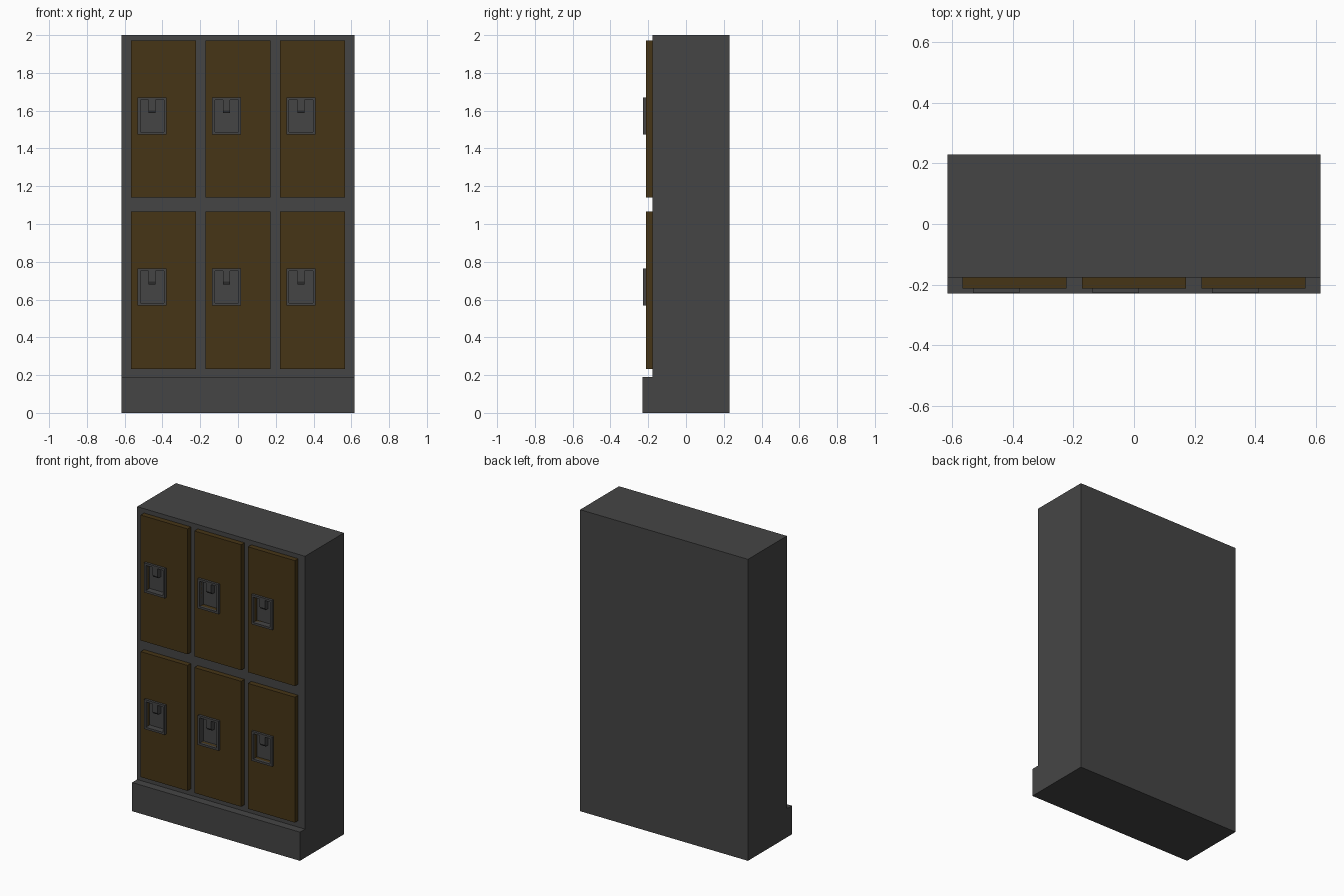
import bpy, bmesh

if "Cube" in bpy.data.objects:
    bpy.data.objects.remove(bpy.data.objects["Cube"])


def material(name, rgb):
    m = bpy.data.materials.new(name)
    m.diffuse_color = (*rgb, 1)
    m.use_nodes = True
    m.node_tree.nodes["Principled BSDF"].inputs["Base Color"].default_value = m.diffuse_color
    return m


GREY = material("dark_grey_metal", (0.06, 0.06, 0.06))
BROWN = material("brown_door", (0.062, 0.036, 0.008))


def finish(bm, name, mat):
    bmesh.ops.recalc_face_normals(bm, faces=bm.faces)
    me = bpy.data.meshes.new(name)
    bm.to_mesh(me)
    bm.free()
    me.materials.append(mat)
    ob = bpy.data.objects.new(name, me)
    bpy.context.collection.objects.link(ob)
    return ob


def extrude_profile(name, pts, x0, x1, mat):
    """Sweep a closed (y, z) profile from x0 to x1."""
    bm = bmesh.new()
    f = bm.faces.new([bm.verts.new((x0, y, z)) for y, z in pts])
    new = bmesh.ops.extrude_face_region(bm, geom=[f])["geom"]
    verts = [v for v in new if isinstance(v, bmesh.types.BMVert)]
    bmesh.ops.translate(bm, verts=verts, vec=(x1 - x0, 0, 0))
    return finish(bm, name, mat)


def tray(name, outer, inner, y_front, y_floor, y_back, mat):
    """Box with a rectangular recess in its front; rects are (x0, x1, z0, z1)."""
    bm = bmesh.new()

    def loop(r, y):
        a, b, c, d = r
        return [bm.verts.new((x, y, z)) for x, z in ((a, c), (b, c), (b, d), (a, d))]

    rings = [loop(outer, y_back), loop(outer, y_front),
             loop(inner, y_front), loop(inner, y_floor)]
    for p, q in zip(rings, rings[1:]):
        for i in range(4):
            j = (i + 1) % 4
            bm.faces.new((p[i], p[j], q[j], q[i]))
    bm.faces.new(rings[0])
    bm.faces.new(rings[-1])
    return finish(bm, name, mat)


# Cabinet body with protruding plinth
extrude_profile("cabinet_body",
                [(-0.23, 0), (0.23, 0), (0.23, 2), (-0.177, 2), (-0.177, 0.19), (-0.23, 0.19)],
                -0.616, 0.616, GREY)

for row, z in enumerate((0.233, 1.139)):
    for col, xc in enumerate((-0.394, 0, 0.394)):
        tag = f"{row}_{col}"
        x = xc - 0.172
        # Door panel, pocketed for the handle
        hx, hz = x + 0.035, z + 0.335
        cup = (hx, hx + 0.153, hz, hz + 0.196)
        hole = (hx + 0.014, hx + 0.139, hz + 0.014, hz + 0.182)
        tray("door_" + tag, (x, x + 0.344, z, z + 0.832), hole,
             -0.212, -0.18, -0.176, BROWN)
        # Recessed handle cup
        tray("handle_cup_" + tag, cup, hole, -0.228, -0.187, -0.182, GREY)
        # Latch tab hanging from the top of the cup, bevelled at its tip
        mid, top = hx + 0.0765, hz + 0.183
        extrude_profile("latch_tab_" + tag,
                        [(-0.186, top), (-0.222, top), (-0.222, top - 0.055),
                         (-0.212, top - 0.07), (-0.186, top - 0.07)],
                        mid - 0.019, mid + 0.019, GREY)
